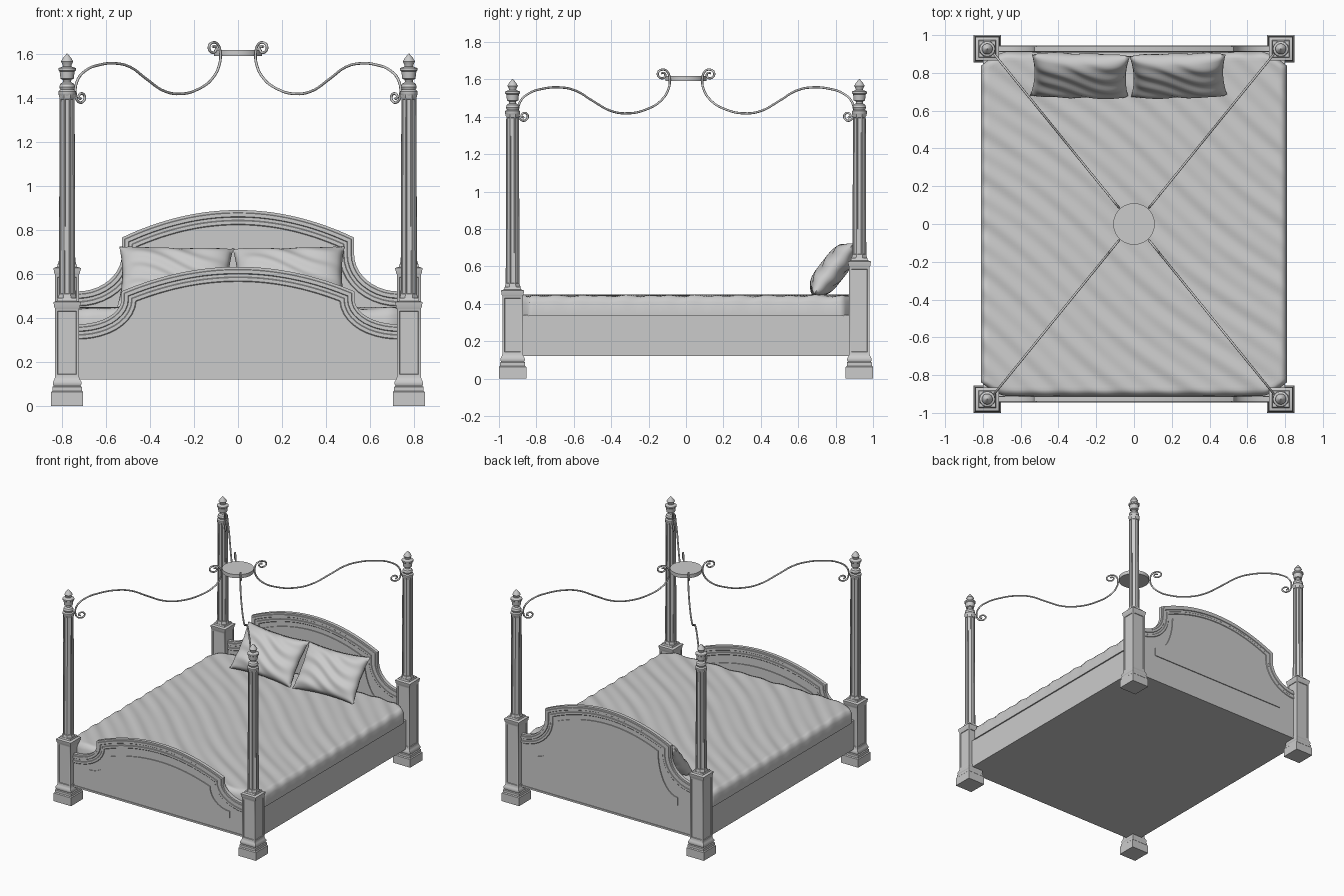
import bpy, bmesh
from math import sin, cos, pi, radians, sqrt
from mathutils import Vector, Matrix

if "Cube" in bpy.data.objects:
    bpy.data.objects.remove(bpy.data.objects["Cube"])

PX, PY = 0.777, 0.927          # post centres


def finish(name, bm, angle=35):
    bmesh.ops.recalc_face_normals(bm, faces=bm.faces)
    me = bpy.data.meshes.new(name)
    bm.to_mesh(me)
    bm.free()
    ob = bpy.data.objects.new(name, me)
    bpy.context.collection.objects.link(ob)
    bpy.ops.object.select_all(action='DESELECT')
    ob.select_set(True)
    bpy.context.view_layer.objects.active = ob
    bpy.ops.object.shade_smooth_by_angle(angle=radians(angle))
    return ob


def lathe(name, prof, n, loc, inset=None):
    """Revolve (apothem, z) pairs with n sides; optionally sink the tall side panels."""
    bm = bmesh.new()
    k = 1 / cos(pi / n)
    rings = [[bm.verts.new((loc[0] + r * k * cos(2 * pi * (i + .5) / n),
                            loc[1] + r * k * sin(2 * pi * (i + .5) / n), z))
              for i in range(n)] for r, z in prof]
    tall = []
    for j in range(len(rings) - 1):
        for i in range(n):
            f = bm.faces.new((rings[j][i], rings[j][(i + 1) % n],
                              rings[j + 1][(i + 1) % n], rings[j + 1][i]))
            if prof[j + 1][1] - prof[j][1] > .1:
                tall.append(f)
    bm.faces.new(rings[0][::-1])
    bm.faces.new(rings[-1])
    bmesh.ops.recalc_face_normals(bm, faces=bm.faces)
    if inset:
        bmesh.ops.inset_individual(bm, faces=tall, thickness=inset, depth=0)
        bmesh.ops.inset_individual(bm, faces=tall, thickness=.003, depth=-.004)
    return finish(name, bm)


def box(name, lo, hi):
    bm = bmesh.new()
    bmesh.ops.create_cube(bm, size=1)
    for v in bm.verts:
        v.co = [lo[i] + (v.co[i] + .5) * (hi[i] - lo[i]) for i in range(3)]
    return finish(name, bm)


def crest(zp, xa, za, step, xe, ze):
    """Arch, drop, then concave sweep; returned left to right."""
    h = [(xa * i / 16, zp - (zp - za) * (i / 16) ** 2) for i in range(17)]
    zs = za - step
    for i in range(0 if step else 1, 11):
        a = pi / 2 * i / 10
        h.append((xe - (xe - xa) * cos(a), zs - (zs - ze) * sin(a)))
    return [(-x, z) for x, z in h[:0:-1]] + h


def offset(pts, d):
    out = []
    for i, p in enumerate(pts):
        ns = []
        for a, b in ((i - 1, i), (i, i + 1)):
            if a >= 0 and b < len(pts):
                t = (Vector(pts[b]) - Vector(pts[a])).normalized()
                ns.append(Vector((t.y, -t.x)))
        m = (ns[0] + ns[-1]) / (1 + ns[0].dot(ns[-1]))
        out.append((p[0] + m.x * d, p[1] + m.y * d))
    return out


def plate(name, pts, y, half):
    bm = bmesh.new()
    f = bm.faces.new([bm.verts.new((x, y - half, z)) for x, z in pts])
    r = bmesh.ops.extrude_face_region(bm, geom=[f])
    for v in r['geom']:
        if isinstance(v, bmesh.types.BMVert):
            v.co.y += 2 * half
    return finish(name, bm)


def moulding(name, pts, y):
    sec = [(0, .013), (.012, .013), (.014, .017), (.030, .017), (.033, .013),
           (.046, .013), (.049, .0155), (.064, .0155), (.07, .010)]
    loop = [(d, -h) for d, h in sec] + [(d, h) for d, h in sec[::-1]]
    bm = bmesh.new()
    rows = [[bm.verts.new((x, y + h, z)) for x, z in offset(pts, d)] for d, h in loop]
    for j in range(len(rows)):
        a, b = rows[j], rows[(j + 1) % len(rows)]
        for i in range(len(pts) - 1):
            bm.faces.new((a[i], a[i + 1], b[i + 1], b[i]))
    for e in (0, -1):
        bm.faces.new([r[e] for r in rows])
    return finish(name, bm, 25)


def board(name, y, outer, panel, panel_bottom):
    core = offset(outer, .006)
    plate(name, core + [(core[-1][0], .12), (core[0][0], .12)], y, .012)
    moulding(name + "_moulding", outer, y)
    xe = panel[-1][0]
    plate(name + "_panel", panel + [(xe, panel_bottom), (-xe, panel_bottom)], y, .0185)
    box(name + "_base_strip", (-.73, y - .017, .12), (.73, y + .017, .133))


board("headboard", PY, crest(.89, .528, .765, .075, .73, .52),
      crest(.79, .425, .70, 0, .59, .39), .33)
board("footboard", -PY, crest(.632, .53, .52, .035, .73, .37),
      crest(.505, .425, .43, 0, .59, .285), .235)

# Posts: square pedestal, panelled column, turned finial
for sx in (-1, 1):
    for sy in (-1, 1):
        h = .62 if sy > 0 else .465
        loc = (sx * PX, sy * PY)
        tag = ("back" if sy > 0 else "front") + ("_right" if sx > 0 else "_left")
        lathe(tag + "_pedestal",
              [(.073, 0), (.073, .062), (.067, .068), (.067, .086), (.061, .09), (.065, .098),
               (.065, .108), (.059, .118), (.055, .13), (.055, h - .022), (.059, h - .016),
               (.059, h - .008), (.062, h), (.062, h + .006), (.046, h + .012), (.043, h + .024)],
              4, loc, .017)
        lathe(tag + "_column",
              [(.041, h), (.041, h + .03), (.037, h + .04), (.034, 1.40), (.037, 1.405),
               (.037, 1.42)], 8, loc, .006)
        lathe(tag + "_finial",
              [(.036, 1.41), (.040, 1.416), (.040, 1.43), (.031, 1.437), (.036, 1.45),
               (.031, 1.464), (.018, 1.472), (.019, 1.482), (.030, 1.487), (.034, 1.52),
               (.040, 1.525), (.040, 1.535), (.019, 1.543), (.021, 1.552), (.028, 1.565),
               (.019, 1.581), (.001, 1.602)], 20, loc)

# Bed frame box
box("bed_frame", (-.80, -.92, .12), (.80, .92, .34))

# Mattress: wrinkled sheet with clipped corners and rounded rim
bm = bmesh.new()
NX, NY = 100, 112
bmesh.ops.create_grid(bm, x_segments=NX, y_segments=NY, size=1)
for v in bm.verts:
    u, w = v.co.x, v.co.y
    x = .81 * u
    lim = .91 - max(0, abs(x) - .68) ** 1.5 * 1.55
    y = lim * w
    d = min(.81 - abs(x), lim - abs(y))
    r = .035
    drop = r - sqrt(max(0, r * r - (r - d) ** 2)) if d < r else 0
    s, t = x * .62 + y * .78, x * .78 - y * .62
    wr = .0035 * sin(62 * s + 1.6 * sin(4 * t)) + .0025 * sin(37 * s + 2 * sin(3 * t + 1))
    v.co = (x, y, .443 - drop + wr)
rim = [e for e in bm.edges if e.is_boundary]
r = bmesh.ops.extrude_edge_only(bm, edges=rim)
for v in r['geom']:
    if isinstance(v, bmesh.types.BMVert):
        v.co.z = .335
bmesh.ops.holes_fill(bm, edges=[e for e in bm.edges if e.is_boundary], sides=0)
finish("mattress", bm, 60)


# Pillows: two puffed grids joined at a pinched edge
def pillow(name, x, width, turn, seed):
    bm = bmesh.new()
    for side in (-1, 1):
        g = bmesh.ops.create_grid(bm, x_segments=40, y_segments=32, size=1)
        for v in g['verts']:
            u, w = v.co.x, v.co.y
            puff = ((1 - u ** 4) * (1 - w ** 4)) ** .55 if abs(u) < 1 and abs(w) < 1 else 0
            fold = .006 * sin(11 * w + 5 * u + seed + 2 * sin(3 * u)) * puff
            v.co = (u * width / 2 * (1 - .07 * (1 - w * w)),
                    w * .175 * (1 - .10 * (1 - u * u)), side * .066 * puff + fold)
    bmesh.ops.remove_doubles(bm, verts=bm.verts, dist=.0005)
    bm.transform(Matrix.Translation((x, .785, .582)) @ Matrix.Rotation(radians(52), 4, 'X')
                 @ Matrix.Rotation(radians(turn), 4, 'Z'))
    finish(name, bm, 70)


pillow("left_pillow", -.285, .52, -1.5, 0)
pillow("right_pillow", .235, .51, 1.5, 2)

# Canopy: central disc and four scrolled arms, given as (x, z)
bm = bmesh.new()
bmesh.ops.create_cone(bm, cap_ends=True, segments=40, radius1=.11, radius2=.11, depth=.027,
                      matrix=Matrix.Translation((0, 0, 1.604)))
finish("canopy_disc", bm)

ARM = [(.715, 1.395), (.724, 1.405), (.712, 1.42), (.697, 1.405), (.706, 1.382), (.728, 1.385),
       (.739, 1.42), (.73, 1.48), (.69, 1.526), (.63, 1.55), (.56, 1.557), (.49, 1.54),
       (.415, 1.485), (.34, 1.433), (.265, 1.418), (.18, 1.44), (.115, 1.49), (.085, 1.55),
       (.08, 1.60), (.09, 1.64), (.112, 1.652), (.132, 1.632), (.12, 1.607), (.1, 1.617),
       (.102, 1.632), (.115, 1.633)]
for sx in (-1, 1):
    for sy in (-1, 1):
        cu = bpy.data.curves.new("canopy_arm", 'CURVE')
        cu.dimensions = '3D'
        cu.bevel_depth = .006
        cu.bevel_resolution = 2
        cu.use_fill_caps = True
        sp = cu.splines.new('BEZIER')
        sp.resolution_u = 6
        sp.bezier_points.add(len(ARM) - 1)
        for p, (x, z) in zip(sp.bezier_points, ARM):
            p.co = (sx * x, sy * (.087 + (x - .08) * 1.23), z)
            p.handle_left_type = p.handle_right_type = 'AUTO'
        ob = bpy.data.objects.new("canopy_arm", cu)
        bpy.context.collection.objects.link(ob)
        bpy.ops.object.select_all(action='DESELECT')
        ob.select_set(True)
        bpy.context.view_layer.objects.active = ob
        bpy.ops.object.convert(target='MESH')
